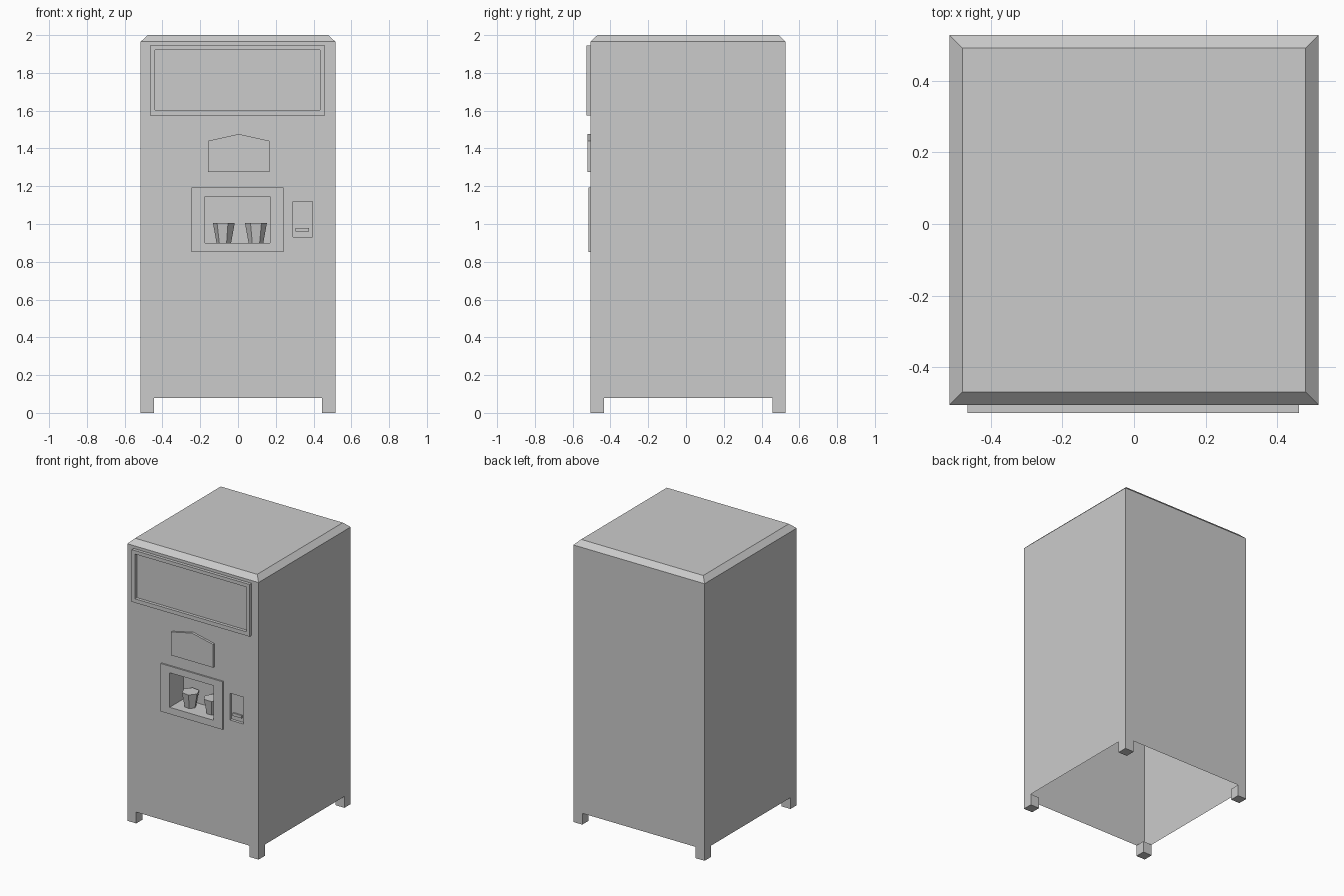
import bpy
import bmesh
import math
from mathutils import Vector, Matrix

cube = bpy.data.objects.get("Cube")
if cube:
    bpy.data.objects.remove(cube)

grey = bpy.data.materials.new("light grey")
grey.use_nodes = True
grey.diffuse_color = (0.6, 0.6, 0.6, 1)
grey.node_tree.nodes["Principled BSDF"].inputs["Base Color"].default_value = (0.6, 0.6, 0.6, 1)

FRONT, BACK = Vector((0, -1, 0)), Vector((0, 1, 0))
UP, DOWN = Vector((0, 0, 1)), Vector((0, 0, -1))
FACE_Y, REAR_Y, HALF_X = -0.505, 0.527, 0.515
FLOOR_Z, EDGE_Z = 0.08, 1.965


def finish(name, bm):
    mesh = bpy.data.meshes.new(name)
    bm.to_mesh(mesh)
    bm.free()
    mesh.materials.append(grey)
    obj = bpy.data.objects.new(name, mesh)
    bpy.context.collection.objects.link(obj)
    return obj


def add_box(bm, xs, ys, zs, skip=(), inward=False):
    """Box between pairs of limits, leaving out the faces that point along skip."""
    size = [b - a for a, b in (xs, ys, zs)]
    centre = [(a + b) / 2 for a, b in (xs, ys, zs)]
    matrix = Matrix.Translation(centre) @ Matrix.Diagonal((*size, 1))
    verts = bmesh.ops.create_cube(bm, size=1, matrix=matrix)["verts"]
    faces = list({f for v in verts for f in v.link_faces})
    for f in faces:
        f.normal_update()
    gone = [f for f in faces if any(f.normal.dot(d) > 0.9 for d in skip)]
    if inward:
        bmesh.ops.reverse_faces(bm, faces=[f for f in faces if f not in gone])
    bmesh.ops.delete(bm, geom=gone, context="FACES")
    return [v for v in verts if v.is_valid]


def add_wall(bm, xs, zs, y, holes):
    """Front-facing sheet with rectangular holes."""
    cols = sorted({*xs, *(x for h in holes for x in h[0])})
    rows = sorted({*zs, *(z for h in holes for z in h[1])})
    faces = []
    for a, b in zip(cols, cols[1:]):
        for c, d in zip(rows, rows[1:]):
            x, z = (a + b) / 2, (c + d) / 2
            if any(h[0][0] < x < h[0][1] and h[1][0] < z < h[1][1] for h in holes):
                continue
            corners = ((a, c), (b, c), (b, d), (a, d))
            faces.append(bm.faces.new([bm.verts.new((p, y, q)) for p, q in corners]))
    bmesh.ops.remove_doubles(bm, verts=list({v for f in faces for v in f.verts}), dist=0.0001)


def frame(name, outer, inner, y):
    bm = bmesh.new()
    add_box(bm, outer[0], (y, FACE_Y), outer[1], (FRONT, BACK))
    add_box(bm, inner[0], (y, FACE_Y), inner[1], (FRONT, BACK), inward=True)
    add_wall(bm, *outer, y, [inner])
    finish(name, bm)


def pocket(name, opening, depth):
    bm = bmesh.new()
    add_box(bm, opening[0], (FACE_Y, FACE_Y + depth), opening[1], (FRONT,), inward=True)
    finish(name, bm)


serving = ((-0.175, 0.17), (0.9, 1.145))
payment = ((0.29, 0.395), (0.93, 1.12))

# Cabinet: thin shell, open underneath, front pierced by the two recesses
bm = bmesh.new()
add_box(bm, (-HALF_X, HALF_X), (FACE_Y, REAR_Y), (FLOOR_Z, EDGE_Z), (FRONT, UP, DOWN))
add_wall(bm, (-HALF_X, HALF_X), (FLOOR_Z, EDGE_Z), FACE_Y, [serving, payment])
finish("cabinet", bm)

# Roof with sloped edges
bm = bmesh.new()
slope = 0.036
for v in add_box(bm, (-HALF_X, HALF_X), (FACE_Y, REAR_Y), (EDGE_Z, 2), (DOWN,)):
    if v.co.z > 1.99:
        v.co.x -= math.copysign(slope, v.co.x)
        v.co.y -= math.copysign(slope, v.co.y)
finish("roof", bm)

# Feet
foot = 0.07
for side, x in (("right", -HALF_X), ("left", HALF_X - foot)):
    for end, y in (("front", FACE_Y), ("back", REAR_Y - foot)):
        bm = bmesh.new()
        add_box(bm, (x, x + foot), (y, y + foot), (0, FLOOR_Z), (UP,))
        finish(f"{end}_{side}_foot", bm)

# Display sign and serving hatch
frame("sign_frame", ((-0.465, 0.46), (1.575, 1.945)), ((-0.44, 0.435), (1.603, 1.92)), -0.527)
frame("hatch_frame", ((-0.245, 0.24), (0.852, 1.192)), serving, -0.516)
pocket("hatch_recess", serving, 0.145)

# Payment recess with its slot
pocket("payment_recess", payment, 0.02)
bm = bmesh.new()
add_box(bm, (0.305, 0.375), (FACE_Y + 0.01, FACE_Y + 0.02), (0.96, 0.98), (BACK,))
finish("payment_slot", bm)

# Peaked plate
bm = bmesh.new()
outline = ((-0.16, 1.275), (0.168, 1.275), (0.168, 1.44), (0.004, 1.476), (-0.16, 1.44))
plate = bm.faces.new([bm.verts.new((x, FACE_Y, z)) for x, z in outline])
sides = bmesh.ops.extrude_face_region(bm, geom=[plate])["geom"]
for v in sides:
    if isinstance(v, bmesh.types.BMVert):
        v.co.y = -0.521
bmesh.ops.delete(bm, geom=[f for f in bm.faces if all(v.co.y > -0.51 for v in f.verts)], context="FACES")
bmesh.ops.recalc_face_normals(bm, faces=bm.faces[:])
finish("peaked_plate", bm)

# Six-sided cups
for name, x, turn in (("right_cup", -0.075, 22), ("left_cup", 0.095, 30)):
    bm = bmesh.new()
    spin = Matrix.Translation((x, -0.425, 0.9525)) @ Matrix.Rotation(math.radians(turn), 4, "Z")
    bmesh.ops.create_cone(bm, cap_ends=True, segments=6, radius1=0.039, radius2=0.058,
                          depth=0.105, matrix=spin)
    finish(name, bm)
